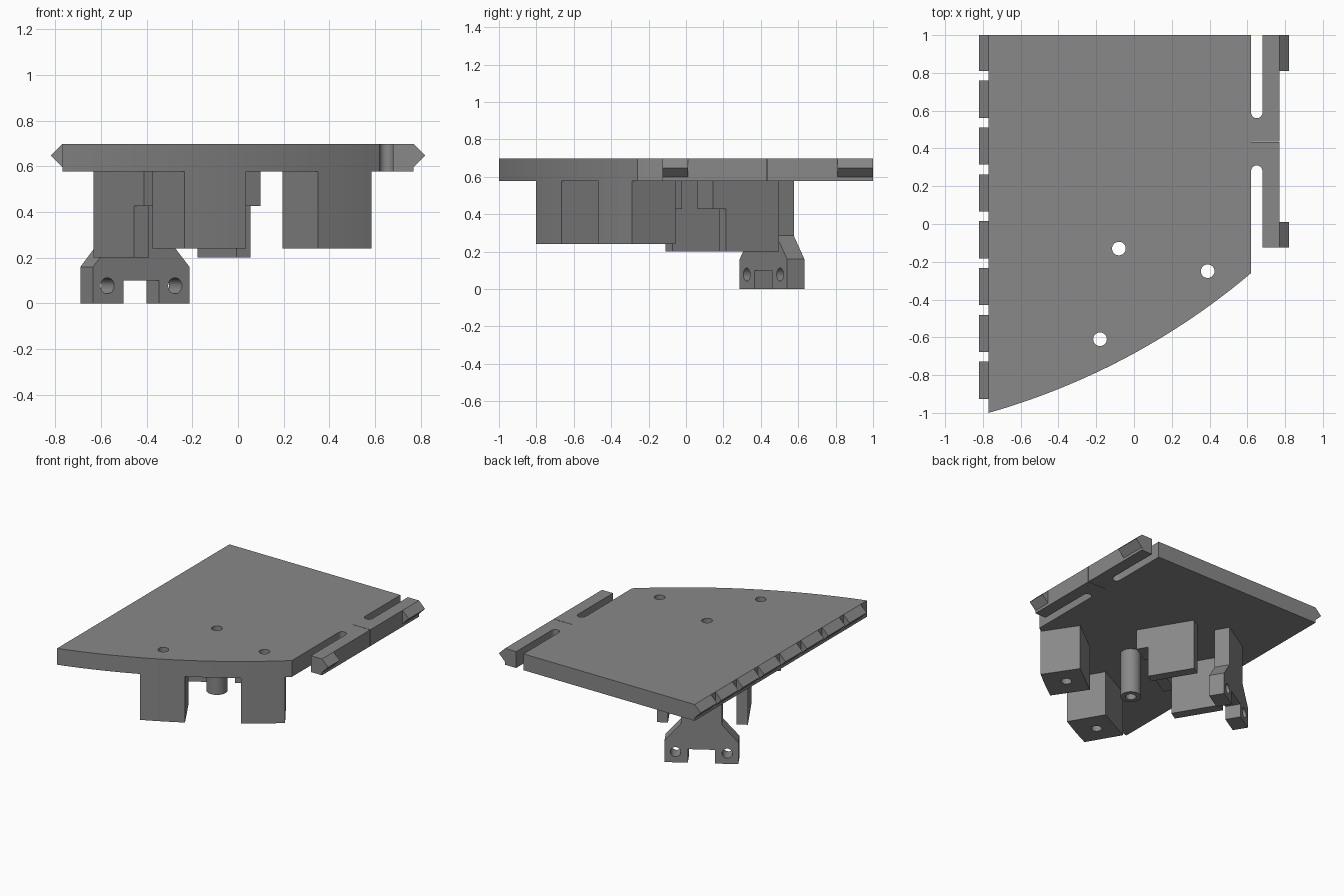
import bpy, bmesh, math
from mathutils import Vector

if "Cube" in bpy.data.objects:
    bpy.data.objects.remove(bpy.data.objects["Cube"])

grey = bpy.data.materials.new("mid grey")
grey.diffuse_color = (0.25, 0.25, 0.25, 1)
grey.use_nodes = True
grey.node_tree.nodes["Principled BSDF"].inputs["Base Color"].default_value = grey.diffuse_color
Z0, Z1 = 0.577, 0.697          # plate underside and top


def solid(name, loop, vec):
    """Extrude a closed loop of 3D points along vec."""
    bm = bmesh.new()
    face = bm.faces.new([bm.verts.new(p) for p in loop])
    ext = bmesh.ops.extrude_face_region(bm, geom=[face])
    bmesh.ops.translate(bm, vec=vec, verts=[v for v in ext["geom"] if isinstance(v, bmesh.types.BMVert)])
    bmesh.ops.recalc_face_normals(bm, faces=bm.faces)
    me = bpy.data.meshes.new(name)
    bm.to_mesh(me)
    bm.free()
    me.materials.append(grey)
    ob = bpy.data.objects.new(name, me)
    bpy.context.collection.objects.link(ob)
    return ob


def prism(name, pts, z0, z1):
    return solid(name, [(x, y, z0) for x, y in pts], (0, 0, z1 - z0))


def rod(name, base, axis, r, n=32):
    """Cylinder from base along axis."""
    axis = Vector(axis)
    q = axis.to_track_quat('Z', 'Y')
    loop = [Vector(base) + q @ Vector((r * math.cos(a), r * math.sin(a), 0))
            for a in (2 * math.pi * i / n for i in range(n))]
    return solid(name, loop, axis)


def cut(ob, cutter):
    m = ob.modifiers.new("cut", 'BOOLEAN')
    m.operation, m.solver, m.object = 'DIFFERENCE', 'EXACT', cutter
    cutter.hide_render = True
    cutter.hide_viewport = True


def smooth(ob):
    bpy.ops.object.select_all(action='DESELECT')
    ob.select_set(True)
    bpy.context.view_layer.objects.active = ob
    bpy.ops.object.shade_smooth_by_angle(angle=math.radians(30))


# curved front rim: circle through three points
A, B, C = Vector((-0.77, -1)), Vector((0, -0.685)), Vector((0.62, -0.26))
b, c = B - A, C - A
d = 2 * (b.x * c.y - b.y * c.x)
centre = A + Vector((c.y * b.length_squared - b.y * c.length_squared,
                     b.x * c.length_squared - c.x * b.length_squared)) / d
radius = (A - centre).length


def rim(xa, xb, n):
    xs = [xa + (xb - xa) * i / n for i in range(n + 1)]
    return [(x, centre.y - math.sqrt(radius ** 2 - (x - centre.x) ** 2)) for x in xs]


def half_round(cx, cy, r, a0, a1, n=10):
    return [(cx + r * math.cos(math.radians(a0 + (a1 - a0) * i / n)),
             cy + r * math.sin(math.radians(a0 + (a1 - a0) * i / n))) for i in range(n + 1)]


# plate with sprung side arm and two open slots
outline = rim(-0.77, 0.62, 28)
outline += half_round(0.65, 0.28, 0.03, 180, 0)
outline += [(0.68, -0.125), (0.77, -0.125), (0.77, 1), (0.68, 1)]
outline += half_round(0.65, 0.59, 0.03, 360, 180)
outline += [(0.62, 1), (-0.77, 1)]
plate = prism("plate", outline, Z0, Z1)
cut(plate, prism("arm_split_cutter", [(0.62, 0.434), (0.8, 0.434), (0.8, 0.437), (0.62, 0.437)], 0.5, 0.8))

# screw holes through plate, legs and post
holes = {"left": (-0.18, -0.61), "right": (0.39, -0.25), "post": (-0.08, -0.13)}
bores = {k: rod(k + "_bore_cutter", (x, y, 0.1), (0, 0, 0.8), 0.036) for k, (x, y) in holes.items()}
for bore in bores.values():
    cut(plate, bore)


# wedge teeth along both sides
def tooth(name, side, y0, y1):
    loop = [(side * x, y0, z) for x, z in ((0.77, Z1), (0.82, 0.648), (0.77, 0.598))]
    solid(name, loop, (0, y1 - y0, 0))


for i in range(8):
    y = 0.81 - 0.248 * i
    tooth("edge_tooth", -1, y, y + (0.19 if i == 0 else 0.197))
tooth("arm_catch", 1, 0.81, 1)
tooth("arm_catch", 1, -0.125, 0.01)

# legs whose outer face follows the rim
for key, xa, xb, dx, dy in (("left", -0.235, 0.035, -0.14, 0.24), ("right", 0.35, 0.585, -0.155, 0.233)):
    front = rim(xa, xb, 8)
    back = [(front[i][0] + dx, front[i][1] + dy) for i in (-1, 0)]
    leg = prism(key + "_leg", front + back, 0.24, Z0)
    cut(leg, bores[key])
    smooth(leg)

# hollow round post
post = rod("post", (*holes["post"], 0.24), (0, 0, Z0 - 0.24), 0.07, 40)
cut(post, bores["post"])
smooth(post)
smooth(plate)

# slanted frame for the guide walls and bracket
U = Vector((math.cos(math.radians(31)), math.sin(math.radians(31))))
V = Vector((-U.y, U.x))


def slanted(name, start, u0, u1, v0, v1, z0, z1):
    s = Vector(start)
    prism(name, [s + U * u + V * v for u, v in ((u0, v0), (u1, v0), (u1, v1), (u0, v1))], z0, z1)


# pair of guide walls with stop blocks turned toward each other
slanted("left_guide_wall", (-0.455, -0.11), 0, 0.075, 0, 0.345, 0.2, Z0)
slanted("left_stop", (-0.455, -0.11), 0, 0.17, -0.083, 0, 0.427, Z0)
slanted("right_guide_wall", (0.055, 0.215), -0.072, 0, 0, 0.33, 0.2, Z0)
slanted("right_stop", (0.055, 0.215), -0.16, 0, -0.083, 0, 0.427, Z0)

# hanging bracket: forked foot, sloped shoulders, neck
W, T = 0.492, 0.108
origin = Vector((-0.635, 0.287))


def on_bracket(u, z, v=0):
    p = origin + U * u + V * v
    return Vector((p.x, p.y, z))


half = [(0.155, 0), (0.155, 0.1)]
left = [(0.11, Z0), (0.11, 0.285), (0, 0.16), (0, 0)] + half
profile = left + [(W - u, z) for u, z in reversed(left)]
bracket = solid("bracket", [on_bracket(u, z) for u, z in profile], (V * T).to_3d())
for u in (0.073, W - 0.073):
    cut(bracket, rod("bracket_bore_cutter", on_bracket(u, 0.077, -0.05), (V * 0.22).to_3d(), 0.035))
smooth(bracket)
